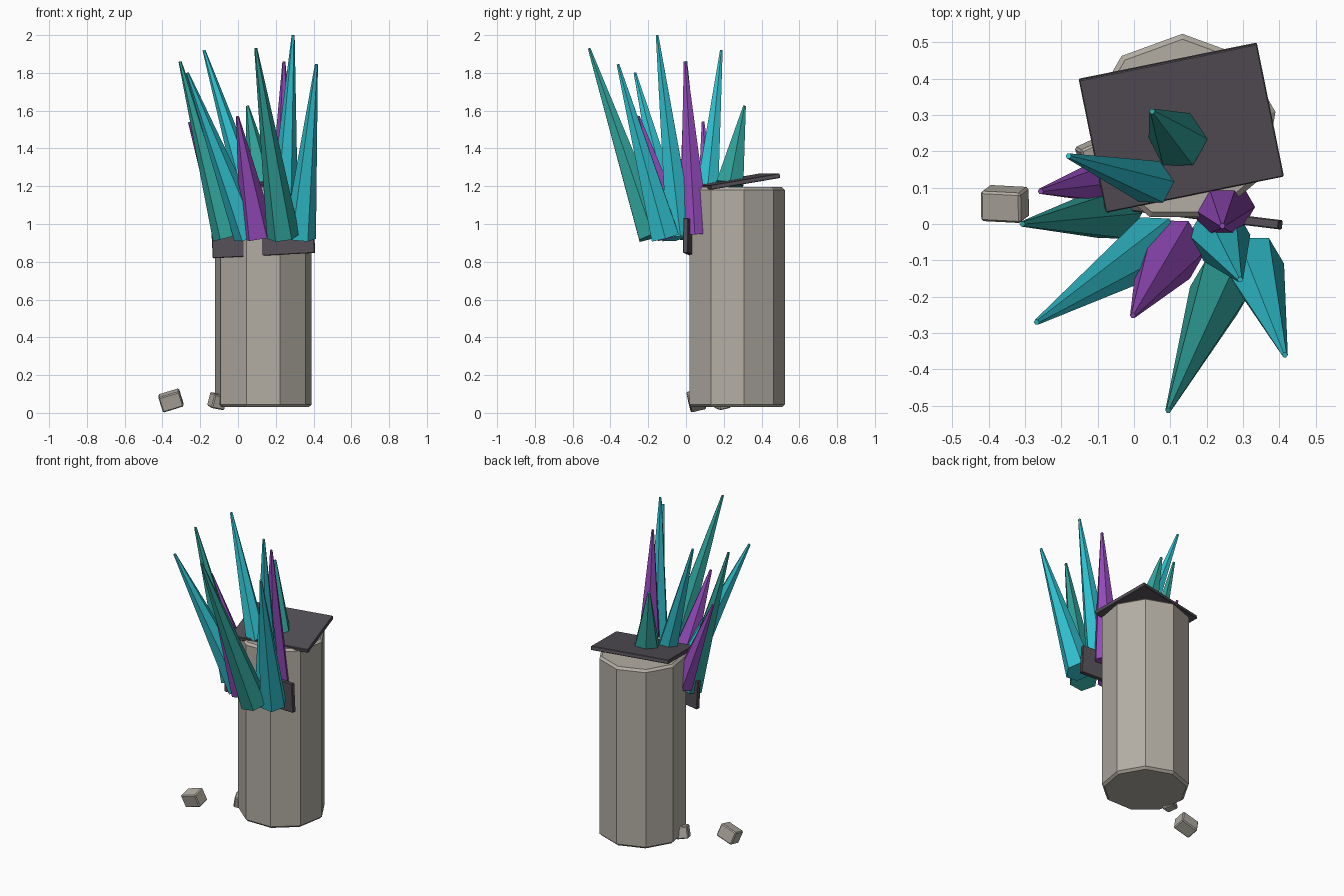
import bpy, bmesh
from math import radians
from mathutils import Vector, Matrix, Euler

if "Cube" in bpy.data.objects:
    bpy.data.objects.remove(bpy.data.objects["Cube"])


def material(name, rgb):
    m = bpy.data.materials.new(name)
    m.diffuse_color = (*rgb, 1)
    m.use_nodes = True
    m.node_tree.nodes["Principled BSDF"].inputs["Base Color"].default_value = m.diffuse_color
    return m


STONE = material("stone", (0.45, 0.42, 0.37))
DARK = material("dark_slate", (0.09, 0.08, 0.095))
CYAN = material("cyan_crystal", (0.03, 0.53, 0.62))
GREEN = material("green_crystal", (0.03, 0.36, 0.32))
PURPLE = material("purple_crystal", (0.30, 0.07, 0.50))


def add_object(name, bm, mat, matrix, bevel=0):
    mesh = bpy.data.meshes.new(name)
    bm.to_mesh(mesh)
    bm.free()
    mesh.materials.append(mat)
    ob = bpy.data.objects.new(name, mesh)
    ob.matrix_world = matrix
    bpy.context.collection.objects.link(ob)
    if bevel:
        mod = ob.modifiers.new("bevel", 'BEVEL')
        mod.width = bevel
        mod.segments = 1
        mod.limit_method = 'ANGLE'
        mod.angle_limit = radians(50)
    return ob


def cone(name, mat, base, tip, r1, r2, sides, spin=0, bevel=0):
    base, tip = Vector(base), Vector(tip)
    axis = tip - base
    bm = bmesh.new()
    bmesh.ops.create_cone(bm, cap_ends=True, segments=sides, radius1=r1, radius2=r2,
                          depth=axis.length, matrix=Matrix.Rotation(radians(spin), 4, 'Z'))
    rot = Vector((0, 0, 1)).rotation_difference(axis).to_matrix().to_4x4()
    return add_object(name, bm, mat, Matrix.Translation((base + tip) / 2) @ rot, bevel)


def box(name, mat, center, size, rot, bevel=0.003):
    bm = bmesh.new()
    bmesh.ops.create_cube(bm, size=1, matrix=Matrix.Diagonal((*size, 1)))
    turn = Euler([radians(a) for a in rot]).to_matrix().to_4x4()
    return add_object(name, bm, mat, Matrix.Translation(center) @ turn, bevel)


# Nine-sided stone column with chamfered rims, one corner pointing back
column = cone("column", STONE, (0.133, 0.263, 0.03), (0.133, 0.263, 1.195), 0.26, 0.26, 9, 0, 0.014)
ring = [v.co.xy.angle_signed(Vector((0, 1))) for v in column.data.vertices]
column.data.transform(Matrix.Rotation(-min(ring, key=abs), 4, 'Z'))

# Dark slabs: tilted cap and front plate
box("top_slab", DARK, (0.13, 0.265, 1.225), (0.5, 0.378, 0.025), (9.5, 0, 11.5))
box("front_slab", DARK, (0.133, 0.031, 0.925), (0.545, 0.026, 0.185), (0, -3, -7))

# Fallen stone chips
box("chip_large", STONE, (-0.355, 0.055, 0.066), (0.115, 0.085, 0.085), (14, -17, -3), 0.006)
box("chip_small", STONE, (-0.11, 0.19, 0.062), (0.075, 0.07, 0.075), (12, 10, 25), 0.006)

# Crystals: material, base centre, tip, base radius
crystals = [
    (GREEN, (-0.055, 0.03, 0.93), (-0.307, 0.0, 1.86), 0.08),
    (CYAN, (0.06, -0.055, 0.94), (-0.268, -0.27, 1.80), 0.085),
    (CYAN, (0.05, 0.115, 1.19), (-0.18, 0.187, 1.92), 0.065),
    (PURPLE, (-0.06, 0.12, 0.98), (-0.257, 0.09, 1.54), 0.07),
    (PURPLE, (0.105, -0.07, 0.94), (-0.003, -0.252, 1.57), 0.095),
    (GREEN, (0.24, -0.175, 0.935), (0.094, -0.513, 1.93), 0.087),
    (PURPLE, (0.243, 0.047, 0.945), (0.243, -0.005, 1.86), 0.09),
    (CYAN, (0.328, -0.11, 0.93), (0.415, -0.36, 1.845), 0.085),
    (CYAN, (0.235, -0.03, 0.94), (0.292, -0.153, 2.0), 0.085),
    (GREEN, (0.122, 0.232, 1.21), (0.05, 0.31, 1.625), 0.083),
]
for i, (mat, base, tip, r) in enumerate(crystals, 1):
    cone(f"crystal_{i}", mat, base, tip, r, 0.008, 6, 30)
